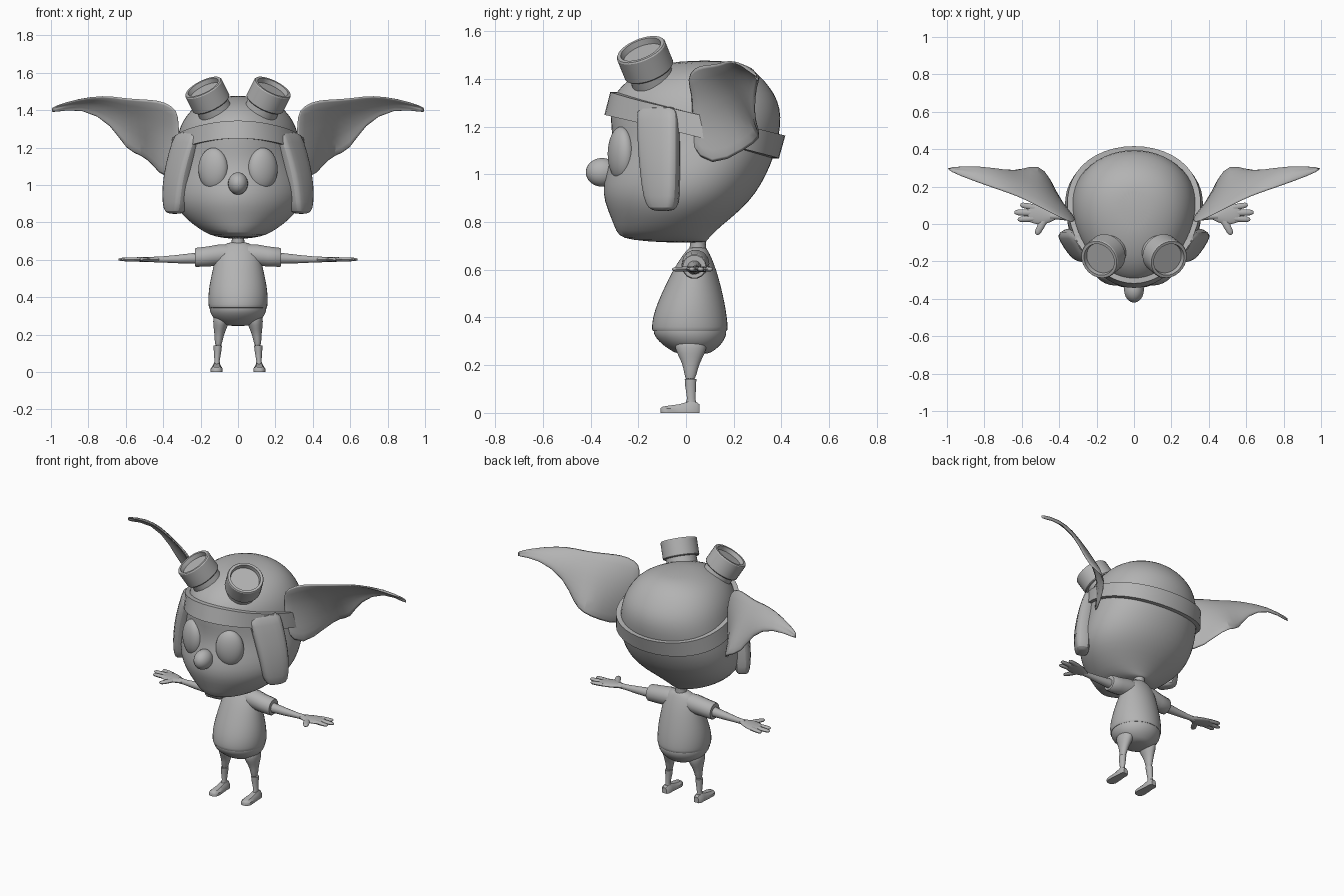
import bpy, bmesh, math
from mathutils import Vector as V

cube = bpy.data.objects.get("Cube")
if cube:
    bpy.data.objects.remove(cube)

grey = bpy.data.materials.new("plain_grey")
grey.use_nodes = True
grey.diffuse_color = (0.45, 0.45, 0.45, 1)
grey.node_tree.nodes["Principled BSDF"].inputs["Base Color"].default_value = (0.45, 0.45, 0.45, 1)


def finish(name, bm, subdiv=0, angle=40, solid=0):
    bmesh.ops.recalc_face_normals(bm, faces=bm.faces)
    mesh = bpy.data.meshes.new(name)
    bm.to_mesh(mesh)
    bm.free()
    obj = bpy.data.objects.new(name, mesh)
    bpy.context.collection.objects.link(obj)
    mesh.materials.append(grey)
    if solid:
        mod = obj.modifiers.new("thickness", 'SOLIDIFY')
        mod.thickness, mod.offset = solid, 0
    if subdiv:
        mod = obj.modifiers.new("smooth", 'SUBSURF')
        mod.levels = mod.render_levels = subdiv
    bpy.ops.object.select_all(action='DESELECT')
    obj.select_set(True)
    bpy.context.view_layer.objects.active = obj
    bpy.ops.object.shade_smooth_by_angle(angle=math.radians(angle))
    return obj


def skin(name, loops, closed=True, ring=False, **kw):
    """Bridge equal-length point loops into a surface."""
    bm = bmesh.new()
    rows = [[bm.verts.new(p) for p in loop] for loop in loops]
    n = len(rows[0])
    pairs = list(zip(rows, rows[1:])) + ([(rows[-1], rows[0])] if ring else [])
    for a, b in pairs:
        for i in range(n if closed else n - 1):
            j = (i + 1) % n
            bm.faces.new((a[i], a[j], b[j], b[i]))
    if closed and not ring:
        bm.faces.new(rows[0])
        bm.faces.new(rows[-1])
    return finish(name, bm, **kw)


def ellipse(c, u, v, n=16):
    return [V(c) + V(u) * math.cos(2 * math.pi * i / n) + V(v) * math.sin(2 * math.pi * i / n)
            for i in range(n)]


def flat_ring(z, hw, front, back, x=0, n=20):
    """Horizontal ring from half width and front and back limits."""
    return ellipse((x, (front + back) / 2, z), (hw, 0, 0), (0, (back - front) / 2, 0), n)


def turned(name, base, axis, profile, n=24, **kw):
    """Revolve (distance, radius) pairs about an axis."""
    axis = V(axis).normalized()
    u = axis.orthogonal().normalized()
    w = axis.cross(u)
    return skin(name, [ellipse(V(base) + axis * d, u * r, w * r, n) for d, r in profile], **kw)


def ball(name, centre, radii, turn=0):
    bm = bmesh.new()
    bmesh.ops.create_uvsphere(bm, u_segments=24, v_segments=16, radius=1)
    ca, sa = math.cos(turn), math.sin(turn)
    for v in bm.verts:
        x, y, z = (a * b for a, b in zip(v.co, radii))
        v.co = V(centre) + V((x * ca - y * sa, x * sa + y * ca, z))
    return finish(name, bm)


# Head: z, half width, front, back
HEAD = [(.713, .05, -.08, .085), (.724, .12, -.235, .09), (.742, .17, -.287, .105), (.785, .235, -.302, .15),
        (.85, .31, -.33, .232), (.92, .35, -.353, .295), (1.0, .36, -.342, .34), (1.08, .353, -.315, .373),
        (1.16, .34, -.31, .392), (1.24, .328, -.32, .402), (1.31, .31, -.318, .388), (1.37, .277, -.275, .35),
        (1.42, .23, -.21, .305), (1.455, .165, -.12, .25), (1.477, .08, -.02, .18)]


def head_point(z, angle, grow=0):
    """Point on the egg-shaped skull, wider at the back than at the face."""
    for a, b in zip(HEAD, HEAD[1:]):
        if a[0] <= z <= b[0]:
            t = (z - a[0]) / (b[0] - a[0])
            _, hw, f, k = [p + (q - p) * t for p, q in zip(a, b)]
            c, s = math.cos(angle), math.sin(angle)
            return V((c * (hw + grow) * (1 + .15 * s), (f + k) / 2 + s * ((k - f) / 2 + grow), z))


skin("head", [[head_point(r[0], 2 * math.pi * i / 28) for i in range(28)] for r in HEAD], subdiv=1)

# Tilted headband wrapped around the skull
bands = []
for i in range(48):
    turn = 2 * math.pi * i / 48
    z0 = 1.158 - .091 * math.sin(turn)
    bands.append([head_point(z0 + lift, turn, grow)
                  for lift, grow in ((0, -.01), (0, .022), (.095, .024), (.095, -.01))])
skin("headband", bands, ring=True, angle=30)

# Nose and neck
ball("nose", (0, -.352, 1.008), (.053, .068, .06))
turned("neck", (0, .05, .64), (0, 0, 1), [(0, .045), (.03, .037), (.07, .033), (.13, .042)], n=16)

# Shirt and shorts
skin("shirt", [flat_ring(*r) for r in (
    (.342, .145, -.13, .16), (.342, .157, -.143, .175), (.355, .16, -.146, .178), (.40, .162, -.142, .174),
    (.46, .156, -.122, .164), (.53, .141, -.09, .148), (.60, .125, -.055, .128), (.65, .11, -.022, .108),
    (.682, .08, .002, .092), (.695, .04, .015, .082))], subdiv=1)
skin("shorts", [flat_ring(*r) for r in (
    (.245, .06, -.035, .095), (.262, .10, -.065, .12), (.285, .132, -.10, .148), (.315, .15, -.13, .168),
    (.345, .157, -.143, .175), (.41, .15, -.13, .16))], subdiv=1)

# Ear outline: upper edge, hollow and lower edge from root to tip
EAR = [((.32, .0, 1.40), (.31, .02, 1.25), (.33, .015, 1.12)),
       ((.39, .03, 1.45), (.38, .105, 1.25), (.39, .10, 1.015)),
       ((.47, .07, 1.46), (.455, .18, 1.27), (.45, .25, 1.10)),
       ((.54, .105, 1.462), (.52, .23, 1.30), (.51, .325, 1.155)),
       ((.62, .145, 1.468), (.60, .245, 1.34), (.60, .29, 1.18)),
       ((.72, .18, 1.482), (.70, .265, 1.40), (.67, .28, 1.32)),
       ((.85, .225, 1.462), (.84, .285, 1.44), (.83, .31, 1.415)),
       ((1.0, .285, 1.415), (1.0, .29, 1.40), (1.0, .295, 1.385))]

for side, s in (("left", 1), ("right", -1)):
    def mir(x, y, z):
        return V((s * x, y, z))

    # Ear with a gently curved hollow
    loops = []
    for top, mid, low in EAR:
        a, m, b = mir(*top), mir(*mid), mir(*low)
        loops.append([a, (a + m) / 2 + V((0, .015, 0)), m, (m + b) / 2 + V((0, .008, 0)), b])
    skin(side + "_ear", loops, closed=False, solid=.014, subdiv=1, angle=60)

    # Cap flap hanging over the cheek: z, centre x, centre y, half length, half thickness
    flap = []
    for z, x, y, h, t in ((.845, .335, -.095, .03, .02), (.855, .335, -.095, .062, .04),
                          (.90, .335, -.10, .08, .045), (1.0, .33, -.105, .09, .047),
                          (1.12, .307, -.11, .098, .046), (1.24, .275, -.115, .10, .04),
                          (1.29, .255, -.115, .10, .035)):
        along, out = mir(.55, .83, 0) * h, mir(.83, -.55, 0) * t
        c = mir(x, y, z)
        flap.append([c + along * i + out * j for i, j in
                     ((-1, -1), (0, -1), (1, -1), (1, .7), (.8, 1), (0, 1.1), (-.8, 1), (-1, .7))])
    skin(side + "_flap", flap, subdiv=1)

    # Eye
    ball(side + "_eye", mir(.132, -.272, 1.085), (.084, .05, .114), turn=s * .4)

    # Goggle cup with recessed lens
    turned(side + "_goggle", mir(.10, -.12, 1.35), mir(.42, -.34, .84),
           [(0, .094), (.10, .09), (.10, .104), (.105, .108), (.20, .108), (.206, .104),
            (.206, .089), (.18, .085)], n=32, angle=30)

    # Sleeve and arm: x, y, z, radius
    def limb(name, path):
        return skin(name, [ellipse(mir(x, y, z), (0, r, 0), (0, 0, r), 14) for x, y, z, r in path])
    limb(side + "_sleeve", [(.05, .04, .628, .055), (.10, .04, .626, .058), (.16, .036, .618, .055),
                            (.225, .035, .613, .052), (.23, .035, .613, .048), (.23, .035, .611, .03)])
    limb(side + "_arm", [(.18, .035, .61, .033), (.24, .035, .608, .029), (.32, .037, .604, .023),
                         (.40, .04, .602, .017), (.45, .042, .602, .017)])

    # Hand: flat palm, three fingers and a thumb
    skin(side + "_palm", [ellipse(mir(x, y, .602), (0, w, 0), (0, 0, h), 12) for x, y, w, h in (
        (.41, .04, .014, .013), (.45, .042, .034, .014), (.49, .045, .055, .014),
        (.54, .056, .055, .013), (.575, .06, .046, .009))], subdiv=1)
    for k, (a, b, r) in enumerate((((.53, .088), (.608, .103), .016), ((.54, .06), (.64, .062), .017),
                                   ((.53, .03), (.622, .024), .016), ((.475, .03), (.522, -.057), .019))):
        p, q = mir(*a, .602), mir(*b, .602)
        d = q - p
        w = d.cross(V((0, 0, 1))).normalized()
        skin(f"{side}_{'thumb' if k == 3 else 'finger_' + str(k + 1)}",
             [ellipse(p + d * t, w * r * f, V((0, 0, .011 * f)), 10)
              for t, f in ((0, 1), (.5, 1), (.85, .85), (.97, .5), (1, .15))])

    # Leg, sock and shoe
    skin(side + "_leg", [flat_ring(*r, x=s * x, n=14) for x, r in (
        (.085, (.32, .045, -.05, .09)), (.09, (.27, .046, -.05, .09)), (.096, (.23, .034, -.028, .07)),
        (.102, (.19, .024, -.01, .05)), (.106, (.13, .018, -.005, .04)))], subdiv=1)
    skin(side + "_sock", [flat_ring(*r, x=s * x, n=14) for x, r in (
        (.108, (.142, .016, .0, .038)), (.108, (.142, .022, -.006, .044)), (.109, (.12, .021, -.005, .043)),
        (.112, (.06, .014, .004, .04)), (.113, (.03, .018, -.005, .045)))])
    skin(side + "_shoe", [[mir(.114 + w * i, y, z) for i, z in (
        (-1, 0), (1, 0), (1, h * .6), (.55, h), (-.55, h), (-1, h * .6))] for y, w, h in (
        (.057, .016, .035), (.045, .025, .046), (.01, .026, .047), (-.03, .029, .036),
        (-.075, .032, .03), (-.098, .024, .026), (-.106, .012, .02))])
